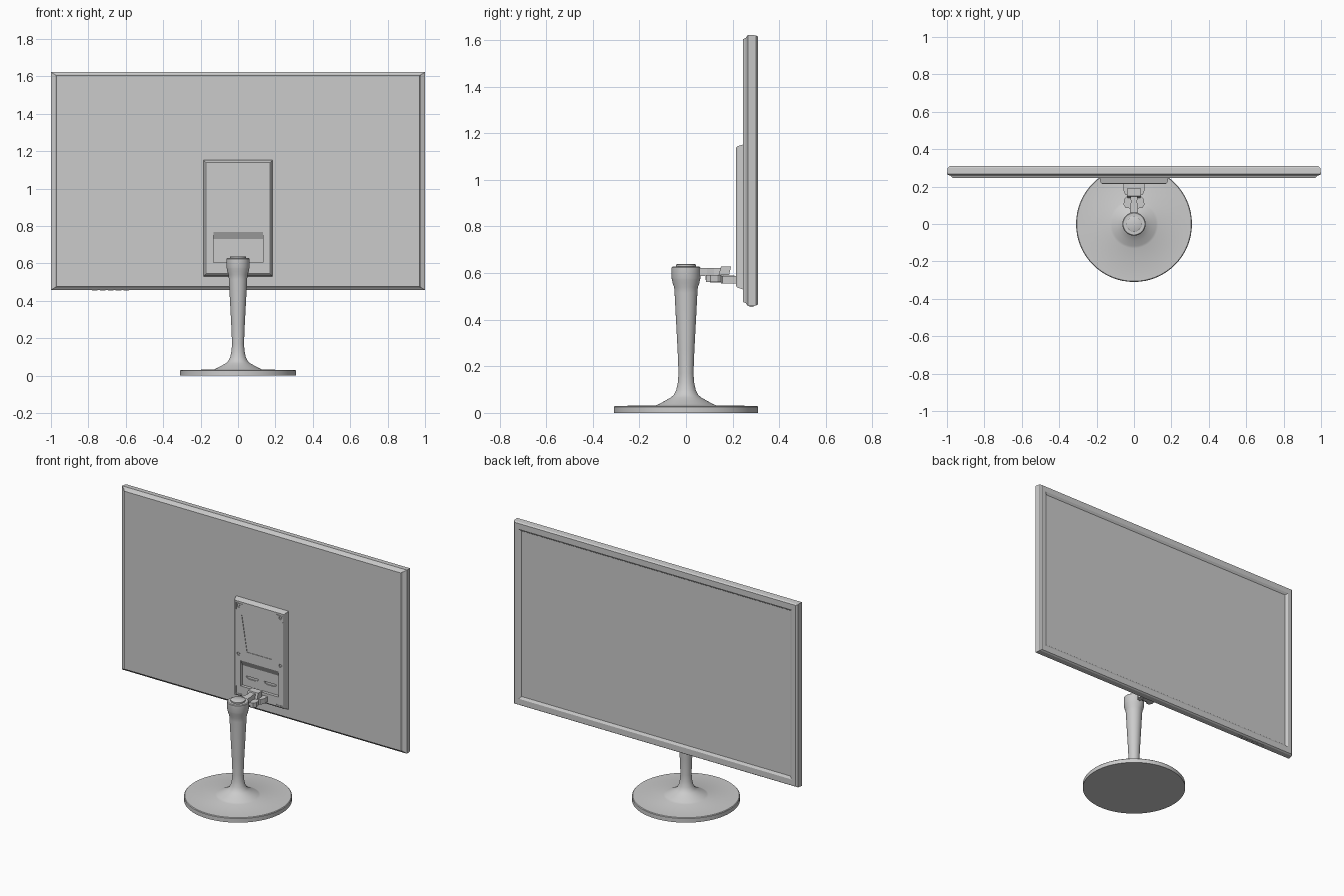
import bpy, bmesh, math


def finish(name, bm, smooth=None):
    bmesh.ops.recalc_face_normals(bm, faces=bm.faces[:])
    me = bpy.data.meshes.new(name)
    bm.to_mesh(me)
    bm.free()
    ob = bpy.data.objects.new(name, me)
    bpy.context.collection.objects.link(ob)
    if smooth:
        bpy.ops.object.select_all(action='DESELECT')
        ob.select_set(True)
        bpy.context.view_layer.objects.active = ob
        bpy.ops.object.shade_smooth_by_angle(angle=math.radians(smooth))
    return ob


def loft(name, rings, smooth=None):
    """Skin closed rings of 3D points and cap both ends."""
    bm = bmesh.new()
    rows = [[bm.verts.new(p) for p in r] for r in rings]
    n = len(rows[0])
    for a, b in zip(rows, rows[1:]):
        for i in range(n):
            j = (i + 1) % n
            bm.faces.new((a[i], a[j], b[j], b[i]))
    bm.faces.new(rows[0])
    bm.faces.new(rows[-1])
    return finish(name, bm, smooth)


def prism(name, pts, axis, lo, hi):
    """Extrude a 2D outline along x, y or z."""
    k = 'xyz'.index(axis)
    return loft(name, [[(*p[:k], d, *p[k:]) for p in pts] for d in (lo, hi)])


def box(name, x0, x1, y0, y1, z0, z1):
    return prism(name, [(x0, y0), (x1, y0), (x1, y1), (x0, y1)], 'z', z0, z1)


def rect(y, w, z0, z1):
    return [(-w, y, z0), (w, y, z0), (w, y, z1), (-w, y, z1)]


def circle(cx, cz, r, n=16):
    return [(cx + r * math.cos(2 * math.pi * i / n),
             cz + r * math.sin(2 * math.pi * i / n)) for i in range(n)]


def lathe(name, profile, n=64):
    rings = [[(x, y, z) for x, y in circle(0, 0, r, n)] for r, z in profile]
    return loft(name, rings, 40)


def cut(ob, cutter):
    m = ob.modifiers.new('cut', 'BOOLEAN')
    m.operation, m.solver, m.object = 'DIFFERENCE', 'EXACT', cutter
    bpy.context.view_layer.objects.active = ob
    bpy.ops.object.modifier_apply(modifier=m.name)
    bpy.data.objects.remove(cutter)


# Display housing: chamfered back, bevelled front, sloped inner bezel, recessed screen
loft('display_housing', [
    rect(0.245, 0.970, 0.476, 1.604),
    rect(0.256, 0.978, 0.471, 1.609),
    rect(0.266, 1.000, 0.458, 1.622),
    rect(0.300, 0.996, 0.460, 1.620),
    rect(0.309, 0.986, 0.466, 1.614),
    rect(0.309, 0.957, 0.503, 1.580),
    rect(0.301, 0.945, 0.515, 1.568),
    rect(0.299, 0.943, 0.517, 1.566)])

# Control buttons under the lower edge
for i in range(5):
    x = -0.765 + i * 0.042
    box('control_button', x - 0.015, x + 0.015, 0.272, 0.290, 0.454, 0.465)

# Rear mounting plate with tapered sides
plate = loft('rear_plate', [
    rect(0.215, 0.172, 0.545, 1.138),
    rect(0.220, 0.177, 0.538, 1.144),
    rect(0.247, 0.184, 0.529, 1.152)])

# Connector bay with sloping roof, and tapered label recess above it
cut(plate, prism('bay_cutter', [(0.19, 0.77), (0.215, 0.767), (0.234, 0.73),
                                (0.234, 0.605), (0.19, 0.605)], 'x', -0.132, 0.135))
cut(plate, prism('panel_cutter', [(-0.088, 0.83), (0.088, 0.83),
                                  (0.125, 1.055), (-0.125, 1.055)], 'y', 0.19, 0.218))

# Connector slots, screw holes and corner grooves, mirrored left and right
for s in (-1, 1):
    slot = [(-0.045, 0.668), (0.045, 0.668), (0.038, 0.657), (0.025, 0.652),
            (-0.025, 0.652), (-0.038, 0.657)]
    cut(plate, prism('slot_cutter', [(x + s * 0.064, z) for x, z in slot], 'y', 0.2, 0.241))
    for z in (1.11, 0.806):
        cut(plate, prism('screw_cutter', circle(s * 0.147, z, 0.011), 'y', 0.19, 0.221))
        prism('screw', circle(s * 0.147, z, 0.006, 12), 'y', 0.218, 0.224)
    for z, d in ((1.128, -1), (0.553, 1)):
        groove = [(s * 0.164, z), (s * 0.164, z + d * 0.045), (s * 0.160, z + d * 0.045),
                  (s * 0.160, z + d * 0.004), (s * 0.120, z + d * 0.004), (s * 0.120, z)]
        cut(plate, prism('groove_cutter', groove, 'y', 0.19, 0.218))

# Round foot and tapering column
lathe('stand_column', [
    (0.310, 0.0), (0.310, 0.026), (0.306, 0.030), (0.130, 0.032), (0.118, 0.037),
    (0.090, 0.052), (0.065, 0.066), (0.052, 0.078), (0.042, 0.098), (0.035, 0.130),
    (0.032, 0.170), (0.036, 0.270), (0.043, 0.400), (0.049, 0.515), (0.051, 0.540),
    (0.058, 0.558), (0.060, 0.572), (0.062, 0.578), (0.062, 0.624), (0.058, 0.628),
    (0.042, 0.628), (0.042, 0.636), (0.039, 0.638)])

# Hinge arm from the column to the plate
prism('upper_arm', [(-0.022, 0.04), (0.022, 0.04), (0.022, 0.09), (0.016, 0.12),
                    (0.022, 0.16), (-0.022, 0.16), (-0.016, 0.12), (-0.022, 0.09)],
      'z', 0.588, 0.621)
prism('hinge_block', [(0.140, 0.592), (0.185, 0.592), (0.193, 0.628), (0.150, 0.628)],
      'x', -0.036, 0.036)
prism('lower_arm', [(0.083, 0.572), (0.105, 0.560), (0.225, 0.560),
                    (0.225, 0.588), (0.083, 0.592)], 'x', -0.026, 0.026)
for s in (-1, 1):
    prism('hinge_cheek', [(s * 0.024, 0.085), (s * 0.045, 0.085), (s * 0.056, 0.105),
                          (s * 0.050, 0.135), (s * 0.036, 0.150), (s * 0.024, 0.150)],
          'z', 0.562, 0.592)
    prism('plate_lug', [(s * 0.026, 0.150), (s * 0.046, 0.156), (s * 0.058, 0.185),
                        (s * 0.056, 0.225), (s * 0.026, 0.225)], 'z', 0.556, 0.588)
